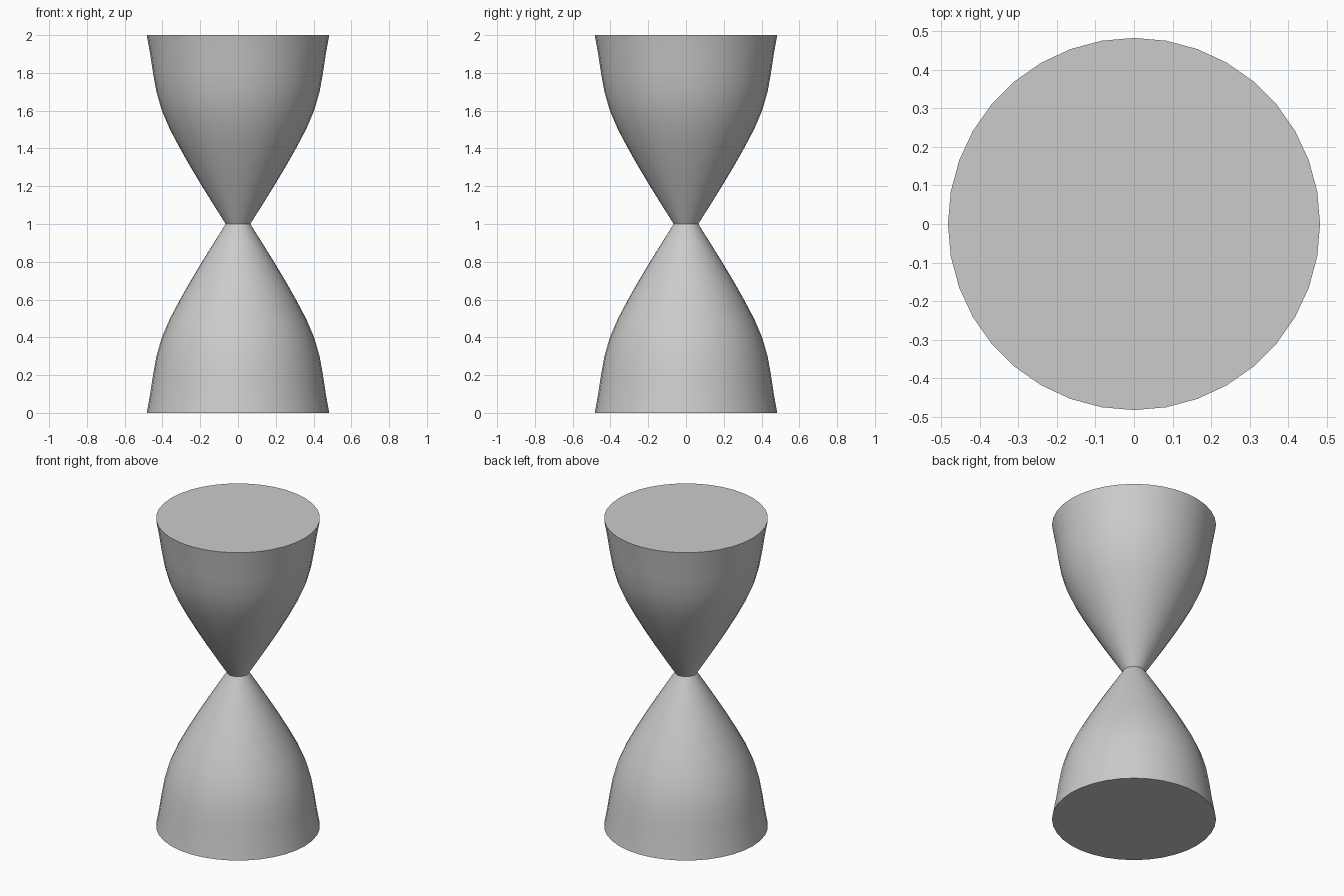
import bpy, bmesh, math
from mathutils import Matrix, Vector

cube = bpy.data.objects.get("Cube")
if cube:
    bpy.data.objects.remove(cube, do_unlink=True)

SIDES = 36
# radius and height of the lower bulb, from base to neck
PROFILE = [(0.483, 0), (0.465, 0.1), (0.45, 0.2), (0.432, 0.3), (0.403, 0.4),
           (0.36, 0.5), (0.307, 0.6), (0.25, 0.7), (0.19, 0.8), (0.128, 0.9), (0.065, 1)]

grey = bpy.data.materials.new("plain grey")
grey.use_nodes = True
grey.diffuse_color = (0.6, 0.6, 0.6, 1)
grey.node_tree.nodes["Principled BSDF"].inputs["Base Color"].default_value = (0.6, 0.6, 0.6, 1)

# both bulbs share one outline, mirrored about the neck
outline = PROFILE + [(r, 2 - z) for r, z in reversed(PROFILE[:-1])]
bm = bmesh.new()
rings = []
for r, z in outline:
    ring = []
    for i in range(SIDES):
        a = math.tau * i / SIDES
        ring.append(bm.verts.new((r * math.cos(a), r * math.sin(a), z)))
    rings.append(ring)
for low, high in zip(rings, rings[1:]):
    for i in range(SIDES):
        j = (i + 1) % SIDES
        bm.faces.new((low[i], low[j], high[j], high[i]))

# flat end caps
bm.faces.new(rings[0][::-1])
bm.faces.new(rings[-1])

mesh = bpy.data.meshes.new("hourglass_body")
bm.to_mesh(mesh)
bm.free()
mesh.materials.append(grey)
body = bpy.data.objects.new("hourglass_body", mesh)
bpy.context.collection.objects.link(body)

# smooth walls with sharp neck and rims
bpy.context.view_layer.objects.active = body
body.select_set(True)
bpy.ops.object.shade_smooth_by_angle(angle=math.radians(35))
